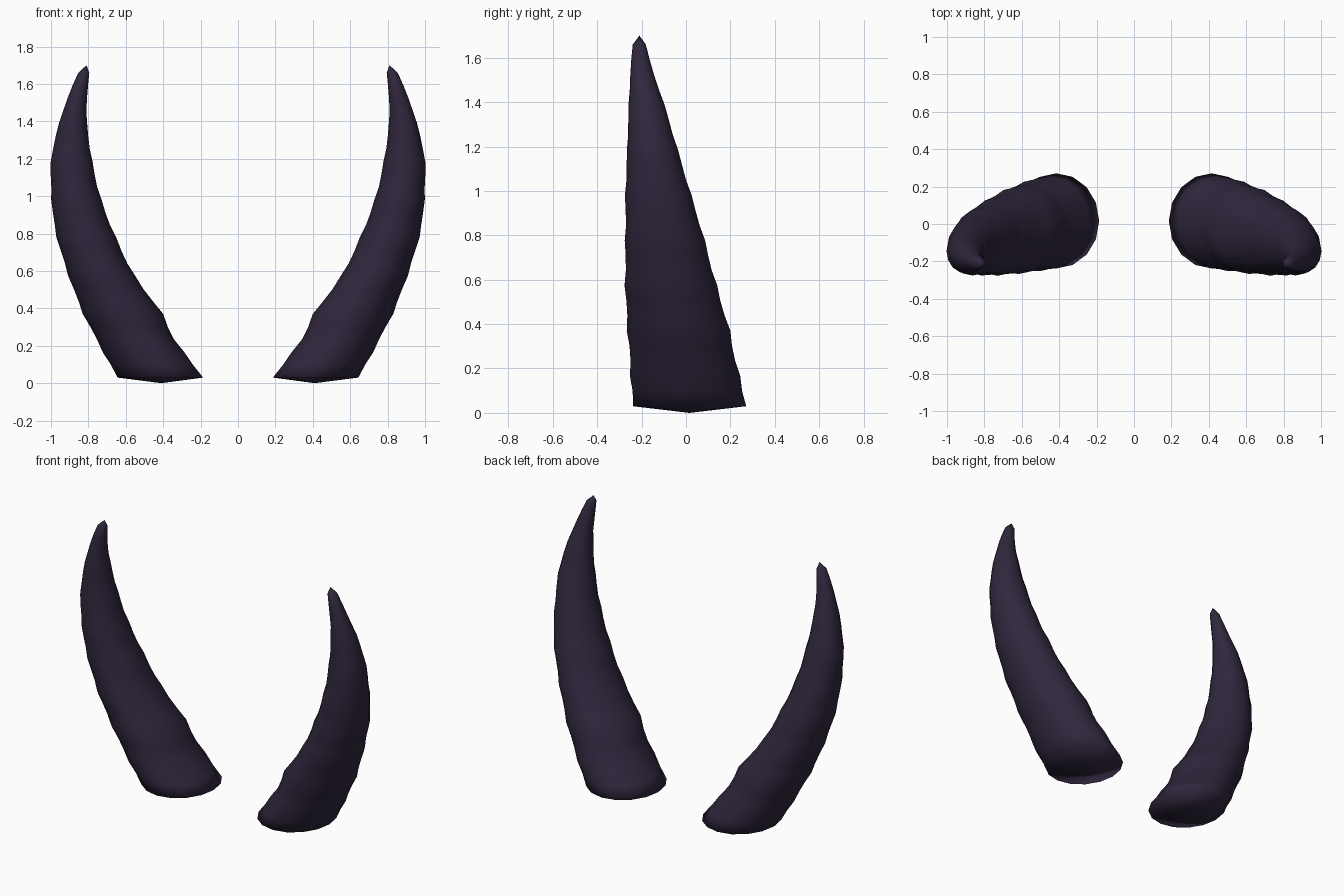
import bpy, bmesh, math
from mathutils import Vector

cube = bpy.data.objects.get("Cube")
if cube:
    bpy.data.objects.remove(cube, do_unlink=True)

SIDES = 16
RINGS = 25

# Horn envelope: height, inner x, outer x, front y, back y
PROFILE = [Vector(p) for p in (
    (0.03, 0.180, 0.650, -0.245, 0.278),
    (0.24, 0.340, 0.763, -0.257, 0.227),
    (0.37, 0.400, 0.830, -0.267, 0.200),
    (0.57, 0.547, 0.907, -0.277, 0.142),
    (0.80, 0.660, 0.976, -0.276, 0.080),
    (1.00, 0.735, 1.000, -0.275, 0.020),
    (1.20, 0.780, 1.000, -0.266, -0.040),
    (1.40, 0.807, 0.955, -0.259, -0.100),
    (1.55, 0.805, 0.902, -0.250, -0.152),
    (1.66, 0.794, 0.855, -0.241, -0.180),
)]

horn_mat = bpy.data.materials.new("dark purple horn")
horn_mat.use_nodes = True
colour = (0.030, 0.020, 0.047, 1)
horn_mat.diffuse_color = colour
bsdf = next(n for n in horn_mat.node_tree.nodes if n.type == 'BSDF_PRINCIPLED')
bsdf.inputs["Base Color"].default_value = colour


def envelope(z):
    """Smooth Catmull-Rom style interpolation of the profile at height z."""
    last = len(PROFILE) - 1
    i = max(k for k in range(last) if PROFILE[k][0] <= z + 1e-6)
    a, b = PROFILE[i], PROFILE[i + 1]
    before, after = PROFILE[max(i - 1, 0)], PROFILE[min(i + 2, last)]
    h = b[0] - a[0]
    t = (z - a[0]) / h
    ta = (b - before) * (h / (b[0] - before[0]))
    tb = (after - a) * (h / (after[0] - a[0]))
    return (a * (2*t**3 - 3*t**2 + 1) + ta * (t**3 - 2*t**2 + t)
            + b * (3*t**2 - 2*t**3) + tb * (t**3 - t**2))


def make_horn(name, side):
    bm = bmesh.new()
    rings = []
    low, high = PROFILE[0][0], PROFILE[-1][0]
    for r in range(RINGS):
        z = low + (high - low) * r / (RINGS - 1)
        _, x0, x1, y0, y1 = envelope(z)
        # Gentle growth ridges along the horn
        ridge = 1 - 0.02 * (1 - math.cos(math.tau * (z - 0.37) / 0.2))
        rx, ry = (x1 - x0) / 2 * ridge, (y1 - y0) / 2 * ridge
        angles = [math.tau * k / SIDES for k in range(SIDES)]
        rings.append([bm.verts.new((side * ((x0 + x1) / 2 + rx * math.cos(a)),
                                    (y0 + y1) / 2 + ry * math.sin(a), z))
                      for a in angles])
    base = bm.verts.new((side * 0.41, 0.015, 0))
    tip = bm.verts.new((side * 0.81, -0.21, 1.70))
    for k in range(SIDES):
        n = (k + 1) % SIDES
        for a, b in zip(rings, rings[1:]):
            bm.faces.new((a[k], a[n], b[n], b[k]))
        bm.faces.new((rings[0][n], rings[0][k], base))
        bm.faces.new((rings[-1][k], rings[-1][n], tip))
    bmesh.ops.recalc_face_normals(bm, faces=bm.faces)
    for f in bm.faces:
        f.smooth = True
    mesh = bpy.data.meshes.new(name)
    bm.to_mesh(mesh)
    bm.free()
    mesh.materials.append(horn_mat)
    bpy.context.collection.objects.link(bpy.data.objects.new(name, mesh))


make_horn("left_horn", 1)
make_horn("right_horn", -1)
